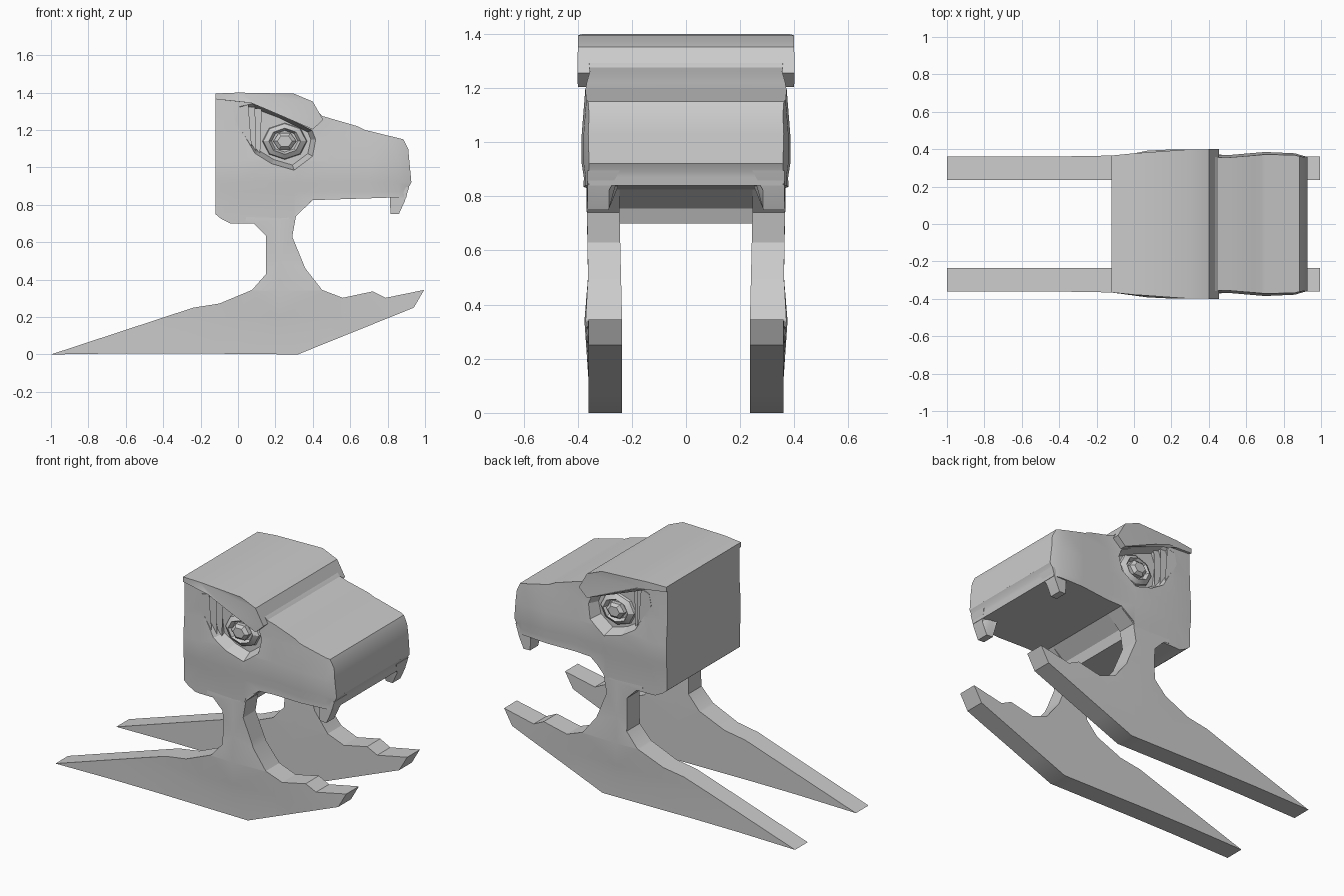
import bpy, bmesh, math
from mathutils import Vector

if "Cube" in bpy.data.objects:
    bpy.data.objects.remove(bpy.data.objects["Cube"])


def lerp(table, v):
    """Piecewise linear lookup."""
    if v <= table[0][0]:
        return table[0][1]
    for (a, p), (b, q) in zip(table, table[1:]):
        if v <= b:
            return p + (q - p) * (v - a) / (b - a)
    return table[-1][1]


def finish(name, bm, mirror=False, smooth=True):
    bmesh.ops.triangulate(bm, faces=bm.faces[:])
    bmesh.ops.recalc_face_normals(bm, faces=bm.faces[:])
    me = bpy.data.meshes.new(name)
    bm.to_mesh(me)
    bm.free()
    ob = bpy.data.objects.new(name, me)
    bpy.context.collection.objects.link(ob)
    if mirror:
        mod = ob.modifiers.new("mirror", 'MIRROR')
        mod.use_axis = (False, True, False)
        mod.use_mirror_merge = False
    if smooth:
        bpy.context.view_layer.objects.active = ob
        ob.select_set(True)
        bpy.ops.object.shade_smooth_by_angle(angle=math.radians(30))
        ob.select_set(False)
    return ob


def loft(rings):
    """Closed solid through rings of (points_xz, y)."""
    bm = bmesh.new()
    vs = [[bm.verts.new((x, y, z)) for x, z in pts] for pts, y in rings]
    for a, b in zip(vs, vs[1:]):
        for i in range(len(a)):
            j = (i + 1) % len(a)
            bm.faces.new((a[i], a[j], b[j], b[i]))
    bm.faces.new(vs[0])
    bm.faces.new(vs[-1])
    return bm


def slice_grid(bm, xs=(), zs=()):
    for axis, vals in (((1, 0, 0), xs), ((0, 0, 1), zs)):
        for v in vals:
            bmesh.ops.bisect_plane(bm, geom=bm.verts[:] + bm.edges[:] + bm.faces[:],
                                   plane_co=Vector(axis) * v, plane_no=axis)


def scaled(pts, c, s):
    return [(c[0] + (x - c[0]) * s, c[1] + (z - c[1]) * s) for x, z in pts]


# Skull and snout
skull = [(-.12, .75), (-.09, .725), (-.04, .70), (.29, .70), (.31, .755), (.40, .825),
         (.80, .838), (.90, .84), (.91, .89), (.927, .92), (.91, 1.10), (.885, 1.15),
         (.68, 1.20), (.64, 1.22), (.45, 1.275), (.39, 1.34), (.29, 1.385), (-.12, 1.39)]
wx = [(-.12, .364), (0, .373), (.3, .375), (.5, .368), (.7, .385), (.86, .378), (.93, .357)]
wz = [(.70, .97), (.78, .985), (.87, .98), (.92, 1), (1.03, 1), (1.2, .965)]
bm = loft([(skull, -.37), (skull, .37)])
slice_grid(bm, (0, .3, .5, .7, .86), (.87, .92, 1.03, 1.17))
for v in bm.verts:
    v.co.y = math.copysign(lerp(wx, v.co.x) * lerp(wz, v.co.z), v.co.y)
head = finish("head", bm)

# Eye socket cutter, tapering inwards
socket = [(-.02, 1.25), (0, 1.33), (.07, 1.347), (.22, 1.29), (.40, 1.20), (.42, 1.15),
          (.40, 1.06), (.30, .985), (.18, 1.02), (.09, 1.075), (.03, 1.17)]
eye_c = (.25, 1.14)
cutter = finish("socket_cutter", loft([(scaled(socket, eye_c, .82), .30),
                                       (socket, .372), (socket, .46)]), True, False)
cutter.hide_render = True
cutter.hide_viewport = False
cutter.display_type = 'WIRE'
cut = head.modifiers.new("sockets", 'BOOLEAN')
cut.object = cutter
cut.operation = 'DIFFERENCE'
cut.solver = 'EXACT'

# Brow ridge overhanging both sides
brow = [(-.121, 1.365), (0, 1.352), (.07, 1.345), (.20, 1.29), (.40, 1.203), (.455, 1.255),
        (.40, 1.352), (.30, 1.394), (.0, 1.40), (-.121, 1.395)]
bm = loft([(brow, -.39), (brow, .39)])
for v in bm.verts:
    w = lerp([(-.12, .366), (0, .378), (.1, .398), (.46, .40)], v.co.x)
    v.co.y = math.copysign(w, v.co.y)
finish("brow", bm)

# Stepped folds at the rear of each socket
for i in range(3):
    d = .036 * i
    fold = [(-.015, 1.25), (.0, 1.32), (.055 + d, 1.335 - d * .3), (.025 + d, 1.23),
            (.075 + d * .6, 1.09 - d * .2), (.03, 1.17)]
    y = .362 - .018 * i
    finish("socket_fold", loft([(fold, .28), (fold, y)]), True)


# Eye: raised lid ring, dip and hexagonal eyeball
def oval(r, n=8):
    return [(eye_c[0] + r * math.cos(2 * math.pi * k / n),
             eye_c[1] + .82 * r * math.sin(2 * math.pi * k / n)) for k in range(n)]


finish("eyelid", loft([(oval(.125), .28), (oval(.115), .315), (oval(.085), .335),
                       (oval(.07), .31)]), True)
finish("eyeball", loft([(oval(.062, 6), .29), (oval(.062, 6), .335), (oval(.04, 6), .352)]), True)

# Front fangs
fang = loft([([(.812, .85), (.815, .752), (.86, .75), (.892, .82), (.915, .895), (.85, .895)], y)
             for y in (.245, .363)])
for v in fang.verts:
    if v.co.y < .3 and v.co.z < .83:
        v.co.y = .285
finish("fang", fang, True)

# Neck posts and long runner-like lower jaw plates
plate = [(-1, 0), (-.6, .006), (-.3, .006), (.32, 0), (.94, .25), (.995, .345), (.79, .303),
         (.72, .337), (.56, .303), (.45, .345), (.36, .46), (.29, .63), (.31, .74),
         (.40, .825), (.40, .86), (.06, .86), (.04, .71), (.08, .705), (.15, .635),
         (.15, .43), (.075, .345), (-.10, .272), (-.24, .25), (-.62, .125)]
bm = loft([(plate, .237), (plate, .36)])
slice_grid(bm, (0, .22, .5), (.12, .2, .34, .5, .72))
for v in bm.verts:
    if v.co.y > .3:
        bulge = max(0, 1 - abs(v.co.x - .22) / .8)
        v.co.y = .36 + bulge * lerp([(.12, 0), (.34, .015), (.5, .002), (.74, .006), (.86, -.01)], v.co.z)
    else:
        v.co.y = lerp([(.34, .236), (.72, .245)], v.co.z)
finish("neck_and_lower_jaw", bm, True)
